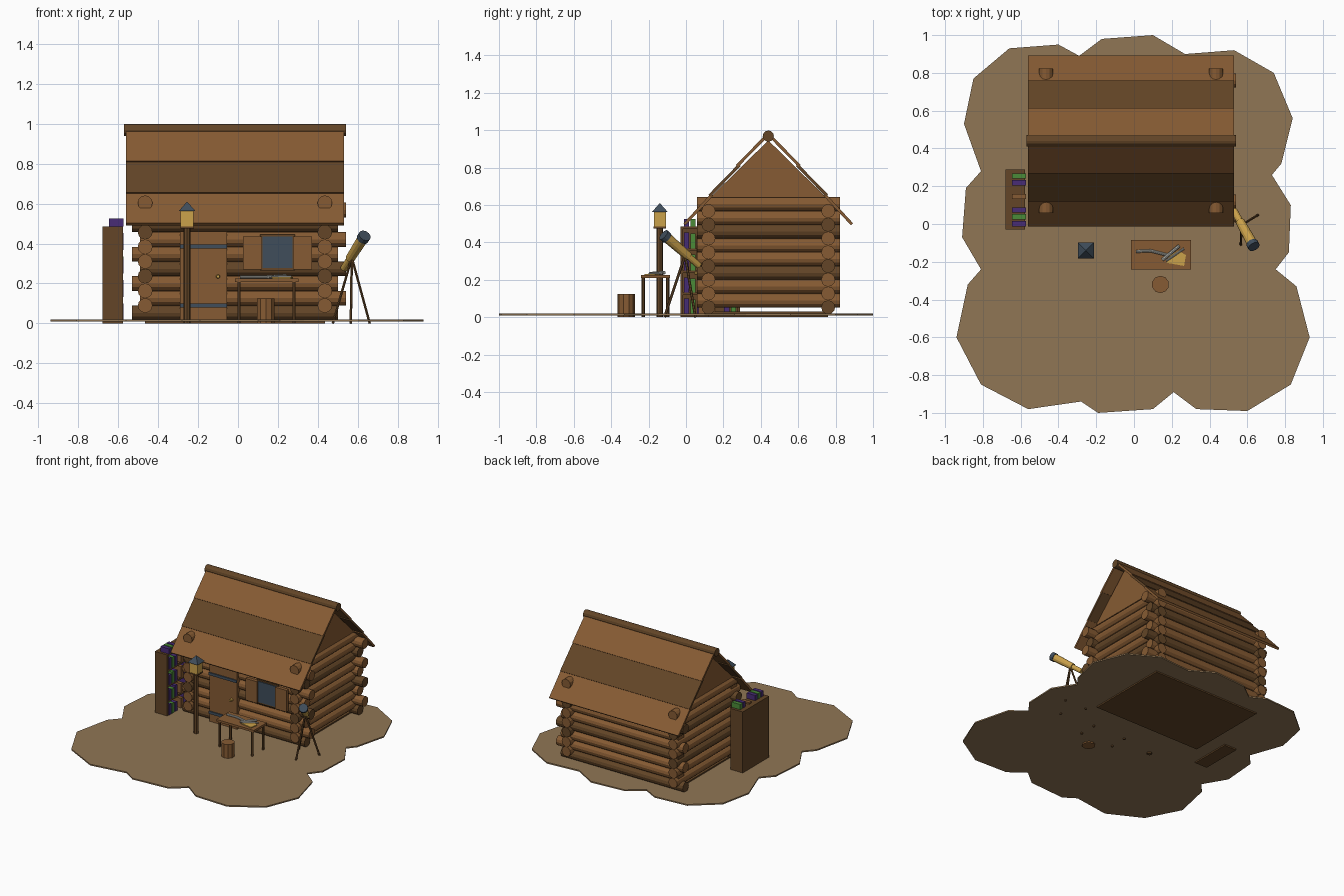
import bpy, bmesh, math
from mathutils import Vector, Matrix

cube = bpy.data.objects.get("Cube")
if cube:
    bpy.data.objects.remove(cube, do_unlink=True)


def material(name, r, g, b):
    m = bpy.data.materials.new(name)
    m.use_nodes = True
    m.diffuse_color = (r, g, b, 1)
    m.node_tree.nodes["Principled BSDF"].inputs["Base Color"].default_value = (r, g, b, 1)
    return m


earth = material("earth", .28, .18, .09)
light = material("light_wood", .24, .105, .033)
dark = material("dark_wood", .125, .06, .02)
iron = material("blue_iron", .05, .075, .105)
gold = material("gold", .6, .36, .07)
silver = material("silver", .45, .45, .41)
purple = material("purple_cover", .065, .025, .18)
green = material("green_cover", .07, .26, .04)


def finish(name, bm, mat):
    bmesh.ops.recalc_face_normals(bm, faces=bm.faces)
    mesh = bpy.data.meshes.new(name)
    bm.to_mesh(mesh)
    bm.free()
    mesh.materials.append(mat)
    obj = bpy.data.objects.new(name, mesh)
    bpy.context.collection.objects.link(obj)
    return obj


def box(name, mat, x, y, z):
    """Box from three (low, high) ranges."""
    bm = bmesh.new()
    bmesh.ops.create_cube(bm, size=1)
    for v in bm.verts:
        v.co = [r[0] + (c + .5) * (r[1] - r[0]) for r, c in zip((x, y, z), v.co)]
    return finish(name, bm, mat)


def rod(name, mat, p, q, r, r2=None, sides=12, turn=0):
    """Round or tapered bar from p to q."""
    p, q = Vector(p), Vector(q)
    axis = q - p
    m = Matrix.Translation((p + q) / 2) @ axis.to_track_quat("Z", "Y").to_matrix().to_4x4()
    bm = bmesh.new()
    bmesh.ops.create_cone(bm, cap_ends=True, segments=sides, radius1=r,
                          radius2=r if r2 is None else r2, depth=axis.length,
                          matrix=m @ Matrix.Rotation(turn, 4, "Z"))
    return finish(name, bm, mat)


def prism(name, mat, points, offset):
    """Flat polygon pushed along an offset."""
    bm = bmesh.new()
    face = bm.faces.new([bm.verts.new(p) for p in points])
    out = bmesh.ops.extrude_face_region(bm, geom=[face])
    bmesh.ops.translate(bm, vec=offset,
                        verts=[g for g in out["geom"] if isinstance(g, bmesh.types.BMVert)])
    return finish(name, bm, mat)


# Ground patch
outline = [(-.66, .93), (-.4, .95), (-.29, .89), (-.17, .98), (.1, 1), (.27, .9), (.53, .92),
           (.74, .8), (.84, .56), (.78, .32), (.73, .26), (.83, .1), (.82, -.15), (.75, -.24),
           (.86, -.33), (.93, -.6), (.83, -.85), (.6, -.99), (.33, -.98), (.21, -.89),
           (.1, -.98), (-.19, -1), (-.28, -.94), (-.56, -.98), (-.81, -.85), (-.94, -.6),
           (-.88, -.32), (-.81, -.24), (-.91, -.07), (-.89, .19), (-.81, .28), (-.9, .53),
           (-.85, .77)]
prism("ground", earth, [(x, y, .01) for x, y in outline], (0, 0, .01))

# Log walls, with the two directions stacked half a log apart
LEFT, RIGHT, FRONT, BACK, R, STEP = -.465, .435, .12, .76, .037, .0735
box("floor", dark, (LEFT, RIGHT), (FRONT, BACK), (0, .03))
for i in range(8):
    z = .053 + i * STEP
    shift = .04 * (i % 2)
    for y in (FRONT, BACK):
        rod("long_log", dark if i % 3 == 0 else light,
            (-.53 + shift, y, z), (.5 + shift, y, z), R)
    z += STEP / 2
    for x in (LEFT, RIGHT):
        rod("side_log", dark if i % 3 == 2 else light, (x, .058, z), (x, .823, z), R)

# Gables
for x in (LEFT, RIGHT):
    prism("gable", light, [(x - .02, .13, .64), (x - .02, .75, .64), (x - .02, .44, .945)],
          (.04, 0, 0))

# Roof boards, three to a slope, and the ridge log
RIDGE = Vector((0, .44, .965))
for side in (-1, 1):
    down = Vector((0, side * .44, -.475))
    normal = Vector((0, side * .475, .44)).normalized()
    for i in range(3):
        a = RIDGE + down * (i / 3) + normal * .002
        b = RIDGE + down * min((i + 1) / 3 + .02, 1) + normal * (.008 if i < 2 else .002)
        corners = [a, b, b + normal * .016, a + normal * .016]
        prism("roof_board", dark if i == 1 else light,
              [c + Vector((-.56, 0, 0)) for c in corners], (1.09, 0, 0))
rod("ridge_log", dark, (-.57, .44, .968), (.54, .44, .968), .03)

# Door
box("door", light, (-.29, -.055), (.068, .1), (.02, .46))
for z in (.09, .385):
    box("door_hinge", iron, (-.29, -.055), (.06, .07), (z - .01, z + .01))
rod("door_knob", gold, (-.1, .068, .235), (-.1, .045, .235), .011, .008, 8)

# Window
box("window_frame", dark, (.11, .285), (.072, .1), (.265, .445))
box("window_glass", iron, (.122, .273), (.066, .075), (.277, .435))
for x in (.025, .275):
    box("shutter", light, (x, x + .095), (.055, .08), (.27, .435))

# Lantern on a post
LX, LY = -.255, -.14
rod("lantern_post", dark, (LX, LY, 0), (LX, LY, .48), .018, sides=8)
box("lantern_base", dark, (LX - .034, LX + .034), (LY - .034, LY + .034), (.475, .485))
box("lantern_light", gold, (LX - .032, LX + .032), (LY - .032, LY + .032), (.485, .565))
rod("lantern_cap", iron, (LX, LY, .562), (LX, LY, .608), .06, .003, 4, math.pi / 4)

# Table with instruments and a chart
box("table_top", light, (-.015, .302), (-.24, -.085), (.208, .225))
for x in (.005, .28):
    for y in (-.228, -.098):
        rod("table_leg", dark, (x, y, 0), (x, y, .21), .009, sides=6)
TOP = .233
rod("silver_tube", silver, (.01, -.145, TOP), (.1, -.142, TOP), .008, sides=8)
rod("silver_tube", silver, (.08, -.14, TOP), (.18, -.165, TOP), .008, sides=8)
rod("silver_tube", silver, (.15, -.19, TOP), (.24, -.115, TOP + .005), .009, sides=8)
rod("silver_tube", silver, (.17, -.195, TOP), (.265, -.13, TOP), .006, sides=8)
prism("chart", gold, [(.17, -.205, .226), (.265, -.222, .226), (.275, -.165, .226),
                      (.235, -.14, .226), (.185, -.17, .226)], (0, 0, .006))

# Stump stool
rod("stool", light, (.14, -.32, 0), (.14, -.32, .125), .046, sides=10)

# Telescope on a tripod
eye, tip = Vector((.53, .07, .275)), Vector((.635, -.12, .44))
rod("telescope_eyepiece", gold, eye, eye.lerp(tip, .35), .018)
rod("telescope_tube", gold, eye.lerp(tip, .3), eye.lerp(tip, .92), .024, .028)
rod("telescope_rim", iron, eye.lerp(tip, .9), tip, .032)
for foot in ((.475, .05, 0), (.66, .05, 0), (.565, -.115, 0)):
    rod("tripod_leg", dark, (.57, -.005, .33), foot, .007, sides=6)

# Bookcase, open towards the cabin
X, Y, H = (-.68, -.577), (-.03, .288), .485
box("bookcase_back", dark, (X[0], X[0] + .015), Y, (0, H))
for y in (Y[0], Y[1] - .015):
    box("bookcase_side", dark, X, (y, y + .015), (0, H))
for i in range(5):
    z = i * (H - .015) / 4
    box("bookcase_shelf", dark, X, Y, (z, z + .015))
    for j, cover in enumerate((purple, green, purple, None, light, None, purple, green)):
        y = -.012 + j * .036
        if cover:
            height = (.04 if i == 4 else .085 - .006 * ((i + j) % 3))
            if i == 4 and cover == light:
                height = .012
            box("book", cover, (-.645, -.573), (y, y + .028), (z + .015, z + .015 + height))
